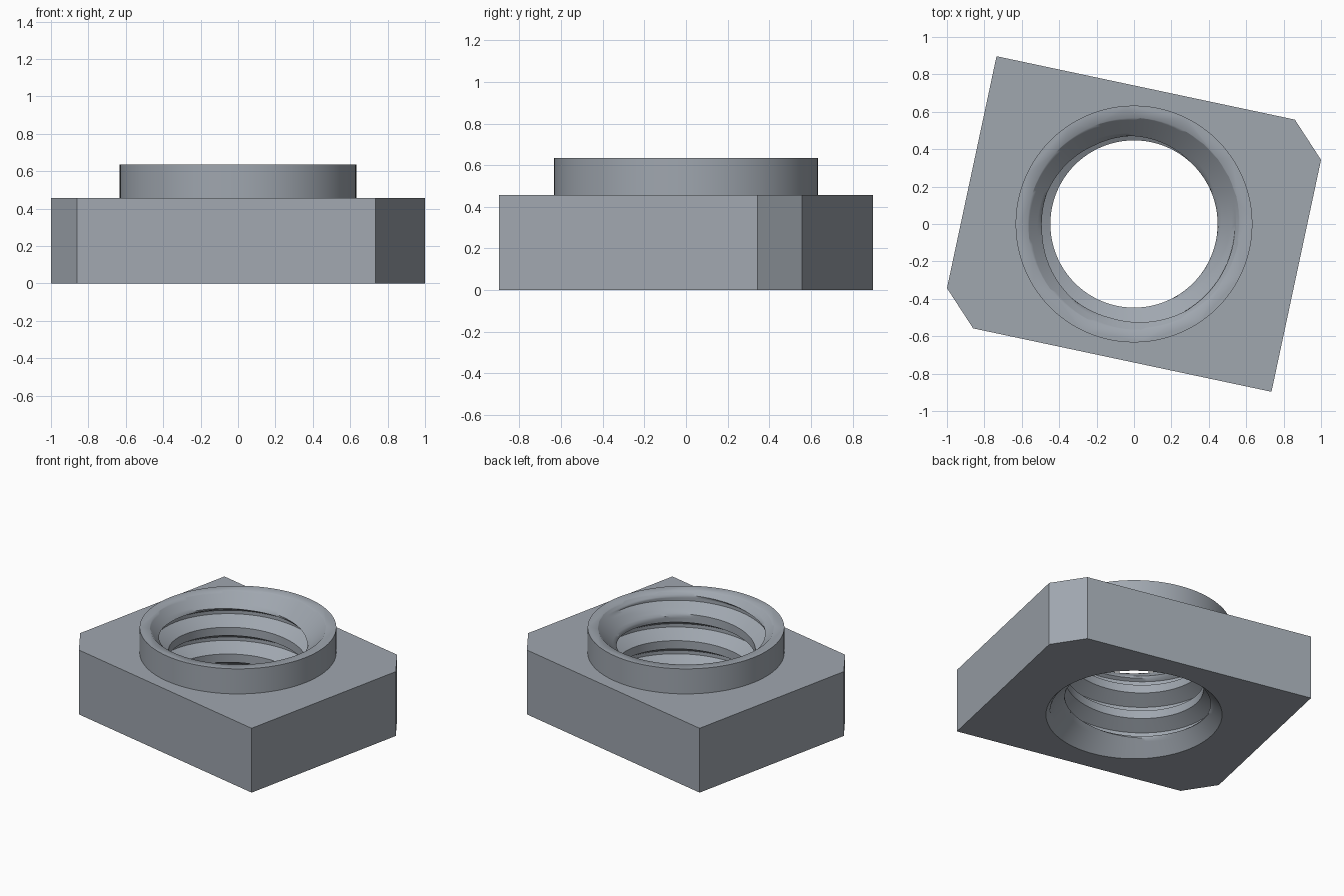
import bpy, bmesh, math

if "Cube" in bpy.data.objects:
    bpy.data.objects.remove(bpy.data.objects["Cube"])

H, BASE_H = 0.635, 0.457          # overall height, block height
COLLAR_R, BEVEL_R = 0.633, 0.567  # collar radius, countersink mouth radius
MINOR, MAJOR, PITCH = 0.447, 0.54, 0.19
SEG = 96

steel = bpy.data.materials.new("steel_grey")
steel.diffuse_color = (0.35, 0.385, 0.43, 1)
steel.use_nodes = True
steel.node_tree.nodes["Principled BSDF"].inputs["Base Color"].default_value = steel.diffuse_color


def make_object(name, bm):
    bmesh.ops.recalc_face_normals(bm, faces=bm.faces)
    mesh = bpy.data.meshes.new(name)
    bm.to_mesh(mesh)
    bm.free()
    mesh.materials.append(steel)
    ob = bpy.data.objects.new(name, mesh)
    bpy.context.collection.objects.link(ob)
    return ob


def prism(name, outline, z0, z1):
    bm = bmesh.new()
    face = bm.faces.new([bm.verts.new((x, y, z0)) for x, y in outline])
    ext = bmesh.ops.extrude_face_region(bm, geom=[face])
    top = [g for g in ext["geom"] if isinstance(g, bmesh.types.BMVert)]
    bmesh.ops.translate(bm, verts=top, vec=(0, 0, z1 - z0))
    if all(len(f.verts) != len(outline) or f.calc_center_median().z > z0 + 1e-5
           for f in bm.faces):
        bm.faces.new([v for v in bm.verts if abs(v.co.z - z0) < 1e-6])
    return make_object(name, bm)


# Square block with two opposite corners cut off
half = [(-0.735, 0.897), (0.86, 0.558), (1.0, 0.343)]
block = prism("nut_body", half + [(-x, -y) for x, y in half], 0, BASE_H)

# Round collar
circle = [(COLLAR_R * math.cos(2 * math.pi * i / SEG),
           COLLAR_R * math.sin(2 * math.pi * i / SEG)) for i in range(SEG)]
collar = prism("collar", circle, BASE_H - 0.1, H)

# Threaded bore: helical rows, widened by a 45 degree countersink at each end
ROOT = 0.012                                   # half width of the groove floor
FLANK = (MAJOR - MINOR) / math.sqrt(3)
Z_START = 0.4245                               # groove height at angle zero


def bore_radius(z, turn):
    d = (z - Z_START - PITCH * turn) / PITCH
    d = abs(d - round(d)) * PITCH
    thread = MAJOR - max(0, d - ROOT) * math.sqrt(3)
    return max(MINOR, thread, BEVEL_R - z, BEVEL_R - (H - z))


stops = [-ROOT, ROOT, ROOT + FLANK, PITCH - ROOT - FLANK, PITCH - ROOT]
offsets = [a + (b - a) * k / 4 for a, b in zip(stops, stops[1:]) for k in range(4)]
rows = [Z_START + PITCH * n + o for n in range(-4, 3) for o in offsets]
bm = bmesh.new()
grid = []
for i in range(SEG + 1):
    a = 2 * math.pi * i / SEG
    column = []
    for row in rows:
        z = min(max(row + PITCH * i / SEG, -0.03), H + 0.03)
        r = bore_radius(z, i / SEG)
        column.append(bm.verts.new((r * math.cos(a), r * math.sin(a), z)))
    grid.append(column)
for c0, c1 in zip(grid, grid[1:]):
    for j in range(len(rows) - 1):
        bm.faces.new((c0[j], c1[j], c1[j + 1], c0[j + 1]))
bmesh.ops.remove_doubles(bm, verts=bm.verts, dist=1e-5)
bmesh.ops.holes_fill(bm, edges=[e for e in bm.edges if e.is_boundary], sides=0)
bore = make_object("bore_cutter", bm)
bore.hide_render = True

# Join the block and collar, then cut the bore
bpy.context.view_layer.objects.active = block
for tool, operation in ((collar, 'UNION'), (bore, 'DIFFERENCE')):
    mod = block.modifiers.new(tool.name, 'BOOLEAN')
    mod.object, mod.operation, mod.solver = tool, operation, 'EXACT'
    bpy.ops.object.modifier_apply(modifier=mod.name)
    bpy.data.objects.remove(tool)

# Smooth round surfaces, keeping hard edges crisp
block.select_set(True)
bpy.ops.object.shade_smooth_by_angle(angle=math.radians(40))

# Soften the rim where the collar top rolls into the countersink
mesh = block.data
for e in mesh.edges:
    ends = [mesh.vertices[v].co for v in e.vertices]
    if all(abs(c.z - H) < 1e-3 and abs(c.xy.length - BEVEL_R) < 5e-3 for c in ends):
        e.use_edge_sharp = False
